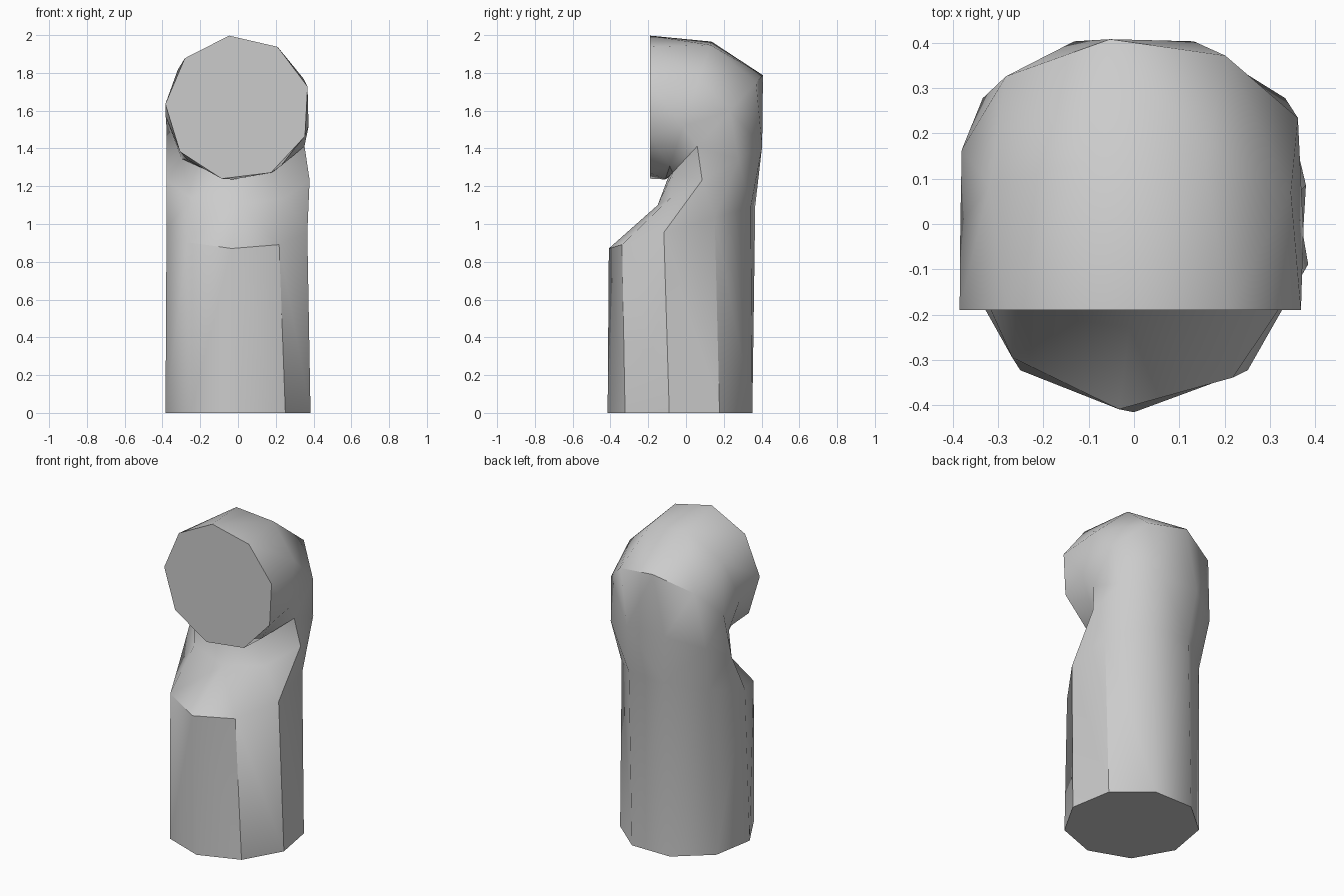
import bpy, bmesh
from math import sin, cos, radians

cube = bpy.data.objects.get("Cube")
if cube:
    bpy.data.objects.remove(cube)

SIDES = 9

grey = bpy.data.materials.new("plain_grey")
grey.use_nodes = True
colour = (0.6, 0.6, 0.6, 1)
grey.diffuse_color = colour
grey.node_tree.nodes["Principled BSDF"].inputs["Base Color"].default_value = colour


def add_ring(bm, inner, outer, half_width, twist):
    """Tilted oval ring spanned by its inner and outer (y, z) points."""
    mid = [(a + b) / 2 for a, b in zip(inner, outer)]
    arm = [(b - a) / 2 for a, b in zip(inner, outer)]
    verts = []
    for k in range(SIDES):
        a = radians(-90 + 360 / SIDES * k + twist)
        verts.append(bm.verts.new((half_width * cos(a),
                                   mid[0] + arm[0] * sin(a),
                                   mid[1] + arm[1] * sin(a))))
    return verts


# Rings from the base, through the bend, to the mouth
sections = [
    ((-0.415, 0), (0.375, 0), 0.39, 0),
    ((-0.41, 0.87), (0.38, 1.1), 0.38, -5),
    ((-0.15, 1.1), (0.42, 1.42), 0.385, 0),
    ((-0.1, 1.24), (0.41, 1.79), 0.38, -12),
    ((-0.11, 1.235), (0.14, 1.98), 0.385, -4),
    ((-0.19, 1.23), (-0.19, 2.0), 0.385, -13),
]

bm = bmesh.new()
rings = [add_ring(bm, *s) for s in sections]
for low, high in zip(rings, rings[1:]):
    for k in range(SIDES):
        n = (k + 1) % SIDES
        bm.faces.new((low[k], low[n], high[n], high[k]))

# Flat ends
bm.faces.new(rings[0][::-1])
bm.faces.new(rings[-1])
bmesh.ops.triangulate(bm, faces=[f for f in bm.faces if len(f.verts) == 4])

mesh = bpy.data.meshes.new("bent_pipe")
bm.to_mesh(mesh)
bm.free()
mesh.materials.append(grey)
pipe = bpy.data.objects.new("bent_pipe", mesh)
bpy.context.collection.objects.link(pipe)
bpy.context.view_layer.objects.active = pipe
pipe.select_set(True)
bpy.ops.object.shade_smooth_by_angle(angle=radians(42))
